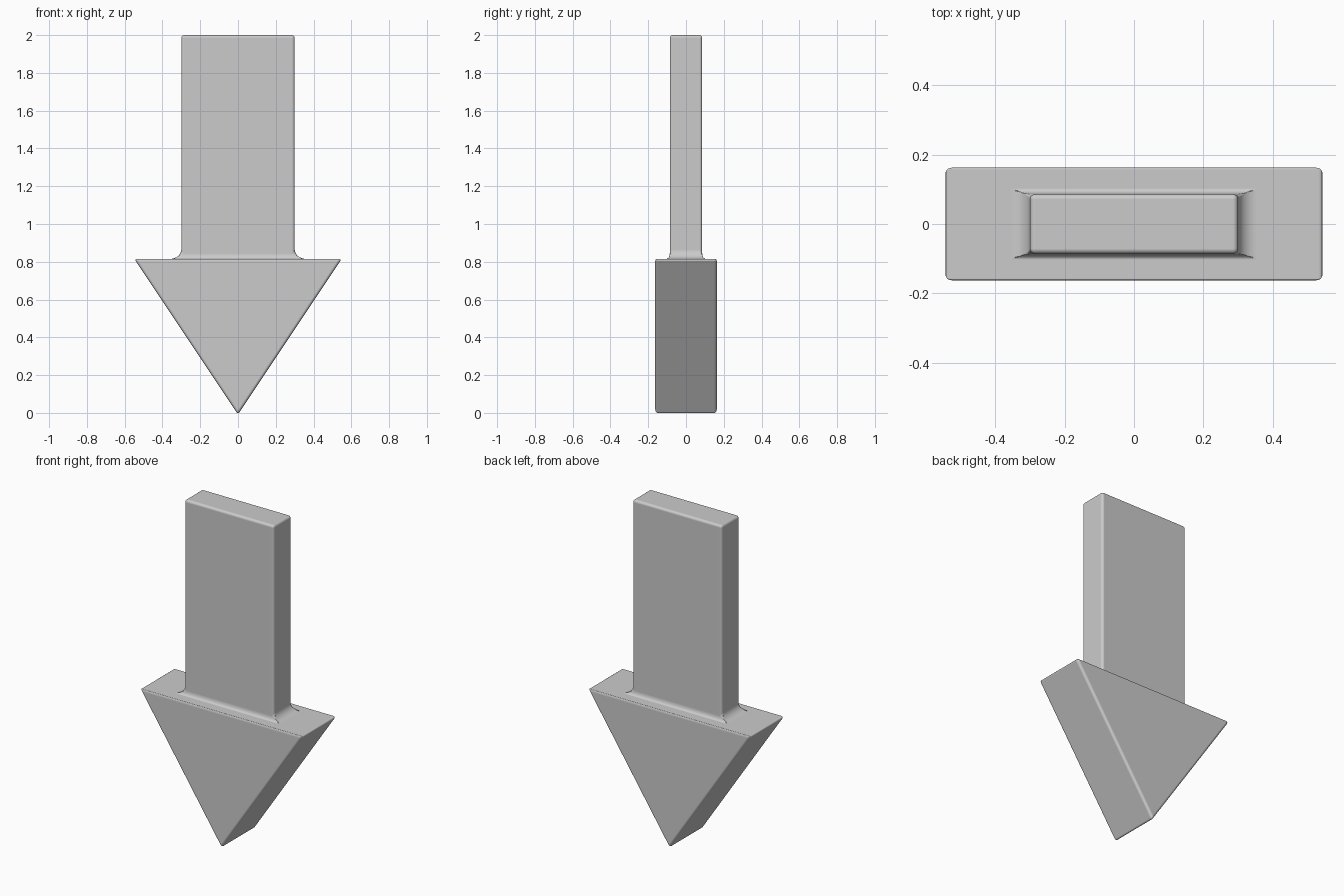
import bpy, bmesh

if "Cube" in bpy.data.objects:
    bpy.data.objects.remove(bpy.data.objects["Cube"])

HEAD_Y, HEAD_X, HEAD_Z = 0.163, 0.549, 0.815
SHAFT_X, SHAFT_Y, TOP_Z = 0.30, 0.086, 2.0
TIP_Z = -0.008  # the rounding brings the tip back to z = 0

bm = bmesh.new()

# Triangular arrow head
profile = [(0, TIP_Z), (HEAD_X, HEAD_Z), (-HEAD_X, HEAD_Z)]
front = [bm.verts.new((x, -HEAD_Y, z)) for x, z in profile]
back = [bm.verts.new((x, HEAD_Y, z)) for x, z in profile]
bm.faces.new(front)
bm.faces.new(back[::-1])
sides = [bm.faces.new((front[i], back[i], back[(i + 1) % 3], front[(i + 1) % 3]))
         for i in range(3)]
top = sides[1]

# Shaft pulled up from an inset of the head's flat top
bmesh.ops.inset_individual(bm, faces=[top], thickness=0.05)
for v in top.verts:
    v.co.x = SHAFT_X if v.co.x > 0 else -SHAFT_X
    v.co.y = SHAFT_Y if v.co.y > 0 else -SHAFT_Y
root_edges = list(top.edges)
grown = bmesh.ops.extrude_discrete_faces(bm, faces=[top])["faces"][0]
for v in grown.verts:
    v.co.z = TOP_Z
bmesh.ops.recalc_face_normals(bm, faces=bm.faces)

# Rounding: wide fillet at the shaft root, fine on the outer edges
weight = bm.edges.layers.float.new("bevel_weight_edge")
for e in bm.edges:
    a, b = (v.co for v in e.verts)
    inner = all(abs(abs(c.x) - SHAFT_X) < 1e-4 for c in (a, b))
    root = inner and abs(a.z - HEAD_Z) < 1e-4 and abs(b.z - HEAD_Z) < 1e-4
    if root:
        e[weight] = 1.0 if abs(a.x - b.x) < 1e-4 else 0.6
    elif e.calc_face_angle(0) > 0.2:
        e[weight] = 0.3
for f in bm.faces:
    f.smooth = True

mesh = bpy.data.meshes.new("down_arrow")
bm.to_mesh(mesh)
bm.free()
arrow = bpy.data.objects.new("down_arrow", mesh)
bpy.context.collection.objects.link(arrow)

bevel = arrow.modifiers.new("rounded_edges", "BEVEL")
bevel.limit_method = 'WEIGHT'
bevel.width = 0.05
bevel.segments = 4
bevel.harden_normals = True
